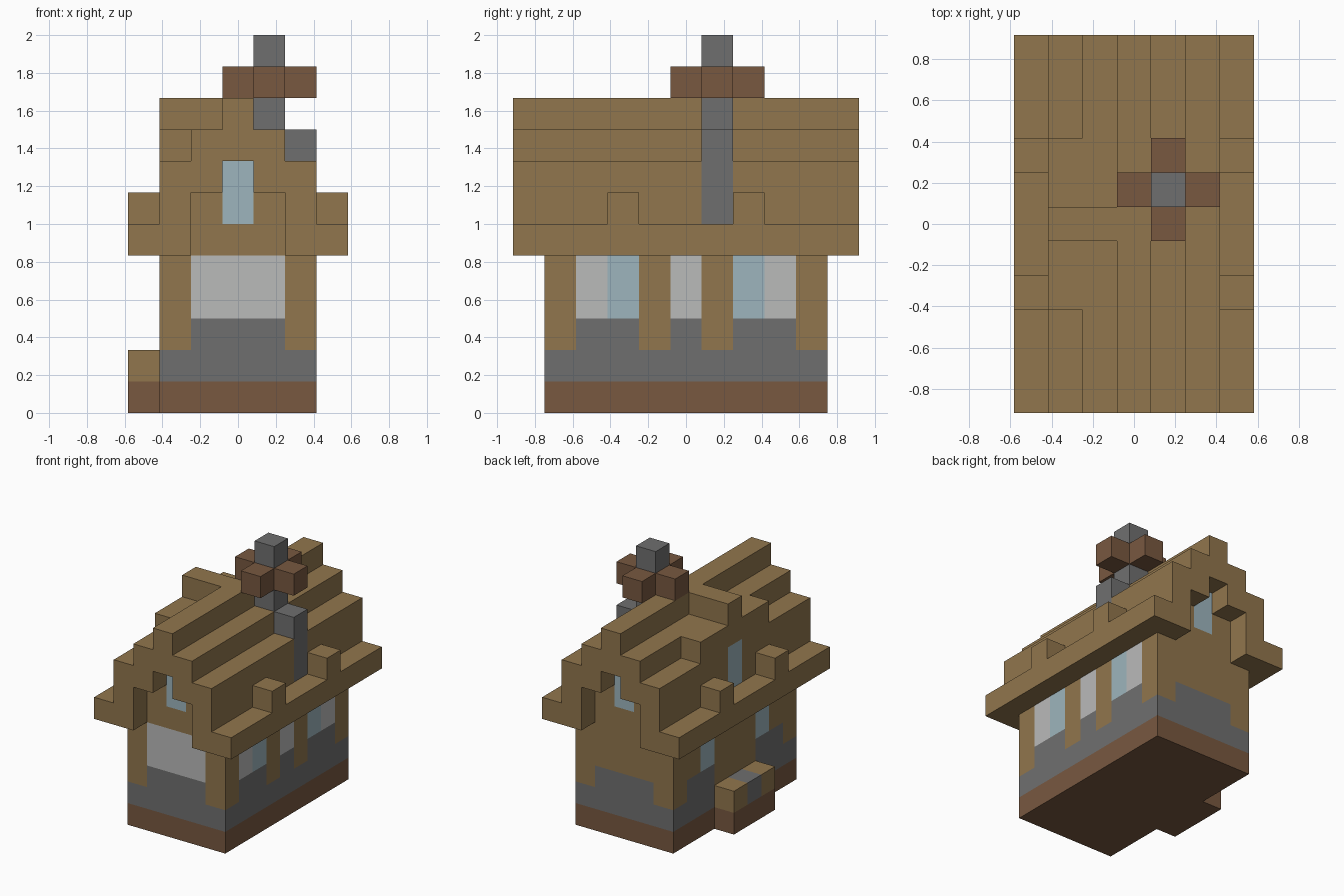
import bpy
import bmesh
from mathutils import Vector

cube = bpy.data.objects.get("Cube")
if cube:
    bpy.data.objects.remove(cube, do_unlink=True)

UNIT = 1 / 6  # edge of one building block


def make_material(name, rgb):
    mat = bpy.data.materials.new(name)
    mat.use_nodes = True
    mat.diffuse_color = (*rgb, 1)
    mat.node_tree.nodes["Principled BSDF"].inputs["Base Color"].default_value = (*rgb, 1)
    return mat


MATS = {
    "timber": make_material("tan timber", (0.283, 0.181, 0.074)),
    "soil": make_material("brown earth", (0.188, 0.098, 0.051)),
    "stone": make_material("grey stone", (0.159, 0.159, 0.159)),
    "plaster": make_material("pale plaster", (0.49, 0.495, 0.49)),
    "glass": make_material("blue glass", (0.337, 0.462, 0.51)),
}

blocks = {}  # block position -> (part name, colour)


def fill(part, colour, xs, ys, zs):
    """Place blocks over inclusive ranges, replacing any already there."""
    for x in range(xs[0], xs[1] + 1):
        for y in range(ys[0], ys[1] + 1):
            for z in range(zs[0], zs[1] + 1):
                blocks[x, y, z] = (part, colour)


def build(part):
    """Make one object from the exposed block faces of a part."""
    colours = sorted({c for p, c in blocks.values() if p == part})
    bm = bmesh.new()
    for cell, (owner, colour) in blocks.items():
        if owner != part:
            continue
        centre = Vector(cell) + Vector((0, 0, 0.5))
        for axis in range(3):
            for sign in (-1, 1):
                n, u, v = Vector(), Vector(), Vector()
                n[axis], u[(axis + 1) % 3], v[(axis + 2) % 3] = sign, sign, 1
                if tuple(int(a + b) for a, b in zip(cell, n)) in blocks:
                    continue
                corners = [(-u - v), (u - v), (u + v), (v - u)]
                face = bm.faces.new([bm.verts.new((centre + (n + c) / 2) * UNIT) for c in corners])
                face.material_index = colours.index(colour)
    bmesh.ops.remove_doubles(bm, verts=bm.verts, dist=0.001)
    bmesh.ops.dissolve_limit(bm, angle_limit=0.01, verts=bm.verts, edges=bm.edges,
                             delimit={'MATERIAL'})
    mesh = bpy.data.meshes.new(part)
    bm.to_mesh(mesh)
    bm.free()
    for c in colours:
        mesh.materials.append(MATS[c])
    bpy.context.collection.objects.link(bpy.data.objects.new(part, mesh))


# Ground course and stone footing
fill("foundation", "soil", (-2, 2), (-4, 4), (0, 0))
fill("stone_footing", "stone", (-2, 2), (-4, 4), (1, 1))

# Timber walls, with stone showing between the posts
fill("walls", "timber", (-2, 2), (-4, 4), (2, 4))
fill("walls", "stone", (-1, 1), (-4, -4), (2, 2))
fill("walls", "stone", (-1, 1), (4, 4), (2, 2))
for y in (-3, -2, 2, 3):
    fill("walls", "stone", (-2, -2), (y, y), (2, 2))
    fill("walls", "stone", (2, 2), (y, y), (2, 2))
fill("walls", "stone", (2, 2), (0, 0), (2, 2))

# Plaster panels and side windows
fill("plaster_panels", "plaster", (-1, 1), (-4, -4), (3, 4))
for y in (-3, 0, 3):
    fill("plaster_panels", "plaster", (2, 2), (y, y), (3, 4))
for y in (-2, 2):
    for x in (-2, 2):
        fill("side_windows", "glass", (x, x), (y, y), (3, 4))

# Stepped roof over the house, then the open gable overhangs
for x in range(-2, 3):
    fill("roof", "timber", (x, x), (-4, 4), (5, 9 - abs(x)))
    for y in (-5, 5):
        fill("roof", "timber", (x, x), (y, y), (5 if abs(x) == 2 else 8 - abs(x), 9 - abs(x)))

# Eaves with small raised blocks
for x in (-3, 3):
    fill("roof", "timber", (x, x), (-5, 5), (5, 5))
    for y in (-2, 2):
        fill("roof", "timber", (x, x), (y, y), (6, 6))

# Dormer on the right-hand slope
fill("dormer", "timber", (-2, -1), (-2, 2), (8, 8))
fill("dormer", "timber", (-2, -1), (0, 0), (9, 9))

# Attic windows
for x, y in ((0, -4), (0, 4), (-2, 0)):
    fill("attic_windows", "glass", (x, x), (y, y), (6, 7))

# Chimney with its cross-shaped collar
fill("chimney", "stone", (2, 2), (1, 1), (6, 8))
fill("chimney", "stone", (1, 1), (1, 1), (9, 11))
for x, y in ((0, 1), (2, 1), (1, 0), (1, 2)):
    fill("chimney_collar", "soil", (x, x), (y, y), (10, 10))

# Doorstep on the right-hand side
fill("doorstep", "soil", (-3, -3), (-1, 1), (0, 0))
fill("doorstep", "timber", (-3, -3), (-1, 1), (1, 1))
fill("doorstep", "stone", (-3, -3), (0, 0), (1, 1))

for part in sorted({p for p, c in blocks.values()}):
    build(part)
